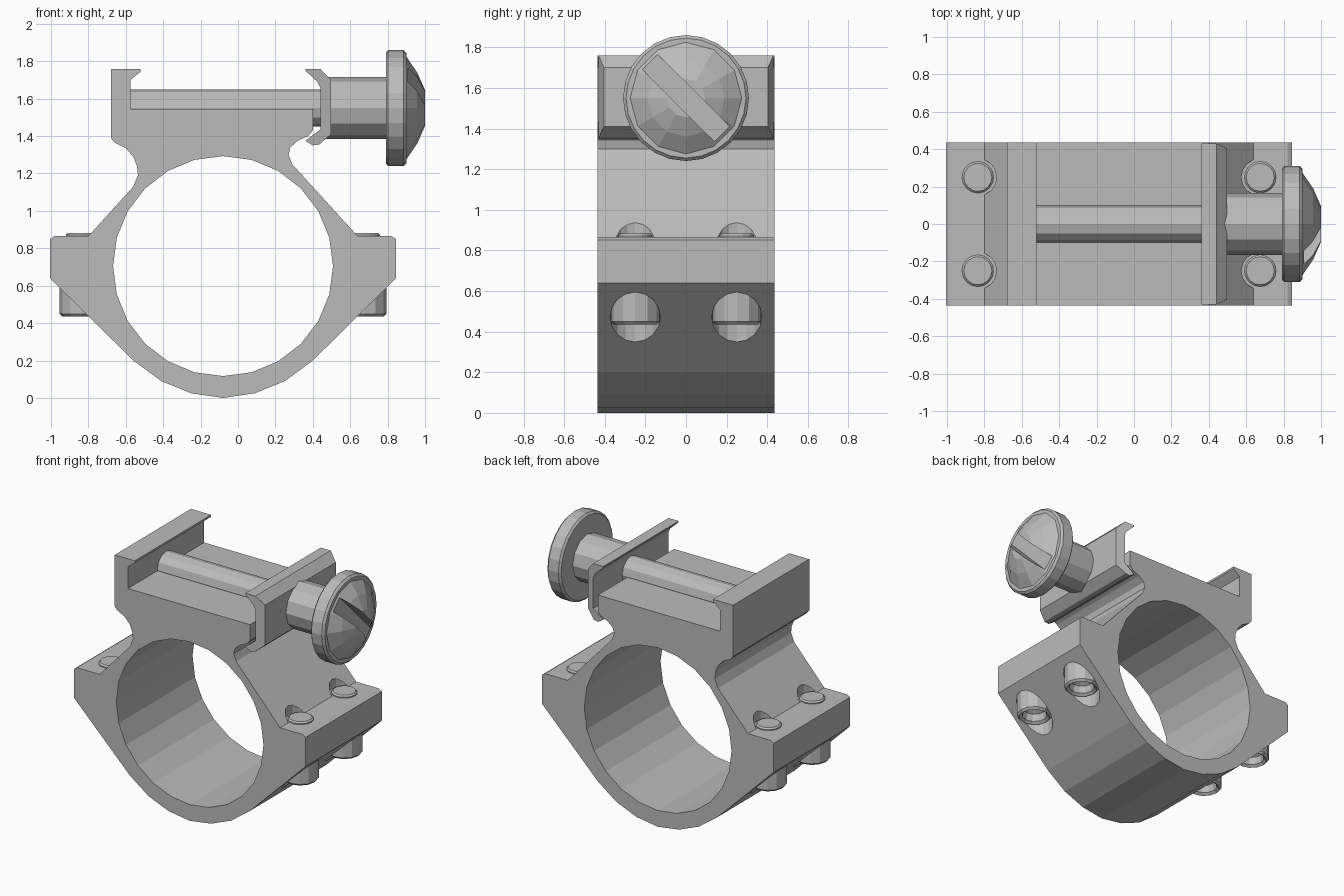
import bpy, bmesh, math
from mathutils import Matrix, Vector

cube = bpy.data.objects.get("Cube")
if cube:
    bpy.data.objects.remove(cube, do_unlink=True)

metal = bpy.data.materials.new("grey metal")
metal.use_nodes = True
GREY = (0.5, 0.5, 0.5, 1)
metal.diffuse_color = GREY
metal.node_tree.nodes["Principled BSDF"].inputs["Base Color"].default_value = GREY

CX, RING_Z, KNOB_Z, HALF = -0.08, 0.705, 1.55, 0.435


def finish(name, bm):
    bmesh.ops.recalc_face_normals(bm, faces=bm.faces)
    mesh = bpy.data.meshes.new(name)
    bm.to_mesh(mesh)
    bm.free()
    mesh.materials.append(metal)
    obj = bpy.data.objects.new(name, mesh)
    bpy.context.collection.objects.link(obj)
    return obj


def extrude(name, profile, half):
    """Extrude an x-z outline along y."""
    bm = bmesh.new()
    face = bm.faces.new([bm.verts.new((x, -half, z)) for x, z in profile])
    res = bmesh.ops.extrude_face_region(bm, geom=[face])
    verts = [g for g in res["geom"] if isinstance(g, bmesh.types.BMVert)]
    bmesh.ops.translate(bm, verts=verts, vec=(0, 2 * half, 0))
    return finish(name, bm)


def lathe(name, profile, sides, origin, axis):
    """Closed turned solid from (distance along axis, radius) pairs."""
    bm = bmesh.new()
    rings = []
    for d, r in profile:
        rings.append([bm.verts.new((r * math.cos(a), r * math.sin(a), d))
                      for a in (2 * math.pi * i / sides for i in range(sides))])
    for a, b in zip(rings, rings[1:]):
        for i in range(sides):
            j = (i + 1) % sides
            bm.faces.new((a[i], a[j], b[j], b[i]))
    bm.faces.new(rings[0])
    bm.faces.new(rings[-1])
    turn = Vector((0, 0, 1)).rotation_difference(Vector(axis)).to_matrix().to_4x4()
    bm.transform(Matrix.Translation(origin) @ turn)
    return finish(name, bm)


def cut(obj, cutter):
    mod = obj.modifiers.new("cut", "BOOLEAN")
    mod.operation, mod.solver, mod.object = "DIFFERENCE", "EXACT", cutter
    with bpy.context.temp_override(object=obj, active_object=obj):
        bpy.ops.object.modifier_apply(modifier=mod.name)
    bpy.data.objects.remove(cutter, do_unlink=True)


# Ring body with side flanges, saddle and fixed jaw
lower = [(0.09, 0.025), (0.25, 0.09), (0.40, 0.2), (0.845, 0.64),
         (0.845, 0.85), (0.82, 0.865), (0.64, 0.865)]
neck_right = [(0.29, 1.25), (0.27, 1.3), (0.28, 1.34), (0.32, 1.375),
              (0.375, 1.4), (0.4, 1.43), (0.4, 1.545)]
fixed_jaw = [(-0.575, 1.545), (-0.575, 1.7), (-0.52, 1.745), (-0.52, 1.76),
             (-0.68, 1.76), (-0.68, 1.39), (-0.66, 1.365)]
neck_left = [(-0.6, 1.335), (-0.56, 1.29), (-0.54, 1.24), (-0.535, 1.19), (-0.56, 1.13)]
mirrored = [(2 * CX - x, z) for x, z in reversed(lower)]
body = extrude("ring_body", [(CX, 0)] + lower + neck_right + fixed_jaw + neck_left + mirrored, HALF)
cut(body, lathe("bore_cutter", [(-1, 0.588), (1, 0.588)], 24, (CX, 0, RING_Z), (0, 1, 0)))

# Flange bolts in pockets
for side, sx in (("left", 1), ("right", -1)):
    for end, y in (("front", -0.25), ("back", 0.25)):
        spot = (CX + sx * 0.755, y, 0)
        cut(body, lathe("head_pocket", [(0.2, 0.124), (0.6, 0.124)], 16, spot, (0, 0, 1)))
        cut(body, lathe("tip_pocket", [(0.866, 0.1), (1.2, 0.1)], 16, spot, (0, 0, 1)))
        lathe(f"bolt_head_{end}_{side}",
              [(0.52, 0.04), (0.5, 0.075), (0.45, 0.085), (0.435, 0.105), (0.45, 0.12), (0.62, 0.12)],
              12, spot, (0, 0, 1))
        lathe(f"bolt_tip_{end}_{side}",
              [(0.8, 0.085), (0.872, 0.085), (0.882, 0.075)], 16, spot, (0, 0, 1))

# Cross rod half sunk into the saddle
lathe("cross_rod", [(-0.578, 0.1), (0.46, 0.1)], 12, (0, 0, KNOB_Z), (1, 0, 0))

# Movable jaw with hooked lips and trimmed end corners
jaw = extrude("clamp_jaw", [(0.36, 1.375), (0.4, 1.35), (0.435, 1.355), (0.498, 1.41),
                            (0.498, 1.7), (0.44, 1.76), (0.36, 1.76), (0.36, 1.75),
                            (0.425, 1.69), (0.44, 1.66), (0.44, 1.435)], 0.43)
for v in jaw.data.vertices:
    if v.co.x > 0.49:
        v.co.y *= 0.94

# Thumb screw: stem, rim and slotted dome
knob = (0, 0, KNOB_Z)
lathe("screw_stem", [(0.45, 0.165), (0.8, 0.165)], 12, knob, (1, 0, 0))
lathe("screw_rim", [(0.79, 0.295), (0.803, 0.31), (0.885, 0.31), (0.9, 0.295)], 24, knob, (1, 0, 0))
dome = lathe("screw_dome", [(0.85, 0.275), (0.9, 0.275), (0.958, 0.19), (1.0, 0.095)],
             12, knob, (1, 0, 0))
bm = bmesh.new()
bmesh.ops.create_cube(bm, size=1)
bm.transform(Matrix.Translation((1.01, 0, KNOB_Z)) @ Matrix.Rotation(math.radians(45), 4, "X")
             @ Matrix.Diagonal((0.2, 0.105, 0.8, 1)))
cut(dome, finish("slot_cutter", bm))
